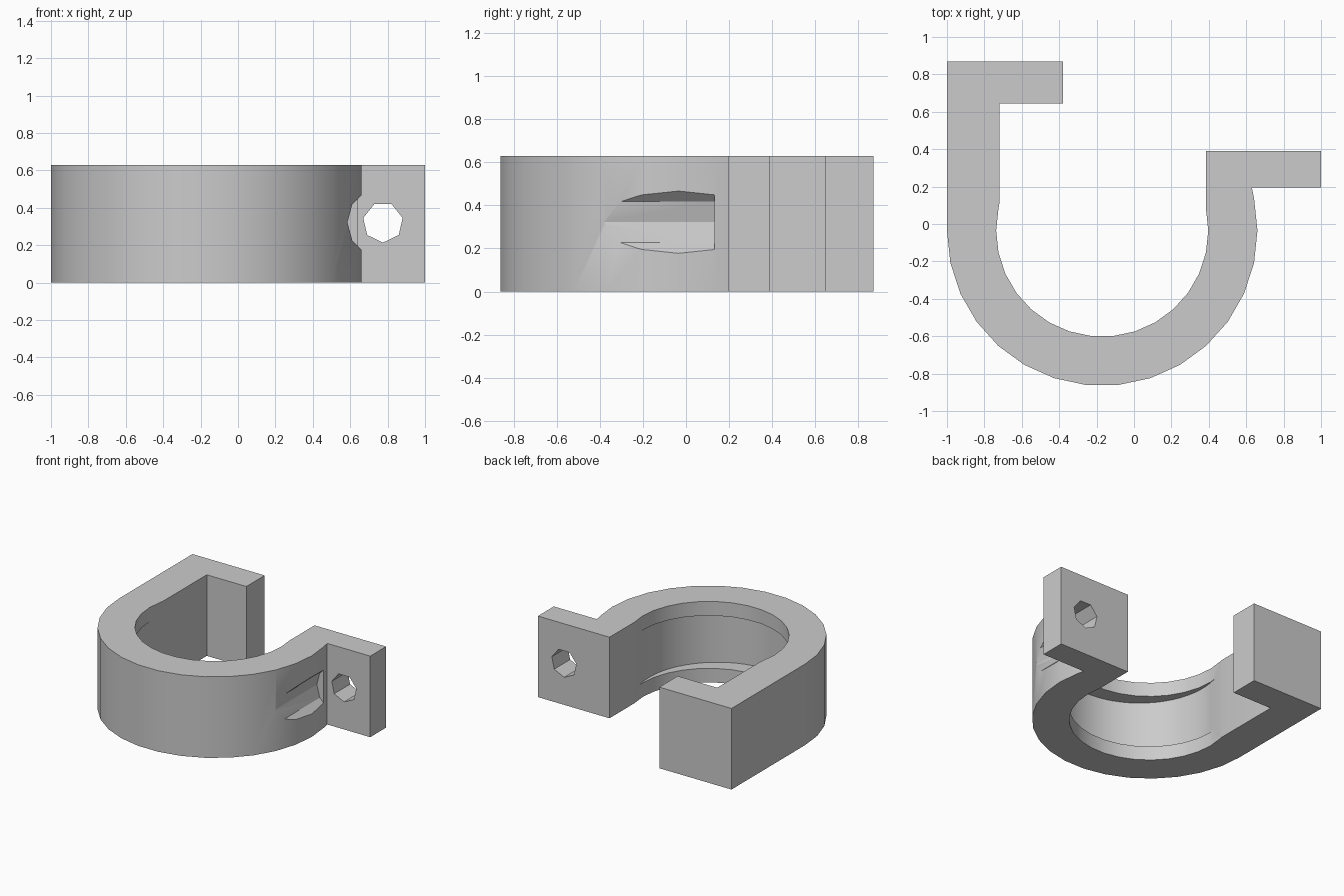
import bpy
import bmesh
from math import cos, sin, pi, radians
from mathutils import Matrix

if "Cube" in bpy.data.objects:
    bpy.data.objects.remove(bpy.data.objects["Cube"], do_unlink=True)

HEIGHT = 0.63
CX, CY = -0.17, -0.035        # ring centre
R_OUT, R_IN = 0.83, 0.567

grey = bpy.data.materials.new("plain grey")
grey.use_nodes = True
grey.diffuse_color = (0.6, 0.6, 0.6, 1)
grey.node_tree.nodes["Principled BSDF"].inputs["Base Color"].default_value = (0.6, 0.6, 0.6, 1)


def make_object(name, bm):
    bmesh.ops.recalc_face_normals(bm, faces=bm.faces)
    mesh = bpy.data.meshes.new(name)
    bm.to_mesh(mesh)
    bm.free()
    mesh.materials.append(grey)
    ob = bpy.data.objects.new(name, mesh)
    bpy.context.collection.objects.link(ob)
    return ob


def arc(radius, first, last):
    """Ring points in steps of 12 degrees, from step first to step last."""
    step = 1 if last >= first else -1
    return [(CX + radius * cos(radians(12 * i)), CY + radius * sin(radians(12 * i)))
            for i in range(first, last + step, step)]


def prism(name, sides, radius, start, end, centre, turn, along_y=False):
    """Polygonal cylinder from start to end along z, or along y."""
    bm = bmesh.new()
    ring = []
    for i in range(sides):
        a = turn + 2 * pi * i / sides
        u, v = centre[0] + radius * cos(a), centre[1] + radius * sin(a)
        ring.append(bm.verts.new((u, start, v) if along_y else (u, v, start)))
    face = bm.faces.new(ring)
    ext = bmesh.ops.extrude_face_region(bm, geom=[face])
    shift = (0, end - start, 0) if along_y else (0, 0, end - start)
    bmesh.ops.translate(bm, vec=shift, verts=[g for g in ext["geom"] if isinstance(g, bmesh.types.BMVert)])
    ob = make_object(name, bm)
    ob.hide_render = True
    return ob


# Clamp body: hooked arm, half ring and bolt flange as one extruded outline
outline = [(-0.38, 0.645), (-0.38, 0.87), (-1.0, 0.87)]
outline += arc(R_OUT, 15, 31)
outline += [(0.63, 0.195), (1.0, 0.195), (1.0, 0.39), (0.385, 0.39)]
outline += arc(R_IN, 31, 14)
outline += [(-0.72, 0.11), (-0.72, 0.645)]
bm = bmesh.new()
base = bm.faces.new([bm.verts.new((x, y, 0)) for x, y in outline])
ext = bmesh.ops.extrude_face_region(bm, geom=[base])
bmesh.ops.translate(bm, vec=(0, 0, HEIGHT),
                    verts=[g for g in ext["geom"] if isinstance(g, bmesh.types.BMVert)])
body = make_object("clamp_body", bm)

# Cutters: inner groove, bolt hole and bolt head recess
cutters = [
    prism("groove_cutter", 60, 0.582, 0.11, 0.52, (CX, CY - 0.105), radians(3)),
    prism("bolt_hole_cutter", 7, 0.108, 0.0, 0.6, (0.775, 0.322), -pi / 2, True),
    prism("head_recess_cutter", 12, 0.19, -0.95, 0.132, (0.775, 0.322), 0, True),
]
for cutter in cutters:
    mod = body.modifiers.new(cutter.name, 'BOOLEAN')
    mod.operation = 'DIFFERENCE'
    mod.solver = 'EXACT'
    mod.object = cutter

# Apply the cuts, then discard the cutters
bpy.context.view_layer.update()
cut = bpy.data.meshes.new_from_object(body.evaluated_get(bpy.context.evaluated_depsgraph_get()))
body.modifiers.clear()
body.data = cut
for cutter in cutters:
    bpy.data.objects.remove(cutter, do_unlink=True)

# Smooth the ring, keep the corners crisp
bpy.ops.object.select_all(action='DESELECT')
body.select_set(True)
bpy.context.view_layer.objects.active = body
bpy.ops.object.shade_smooth_by_angle(angle=radians(28))
